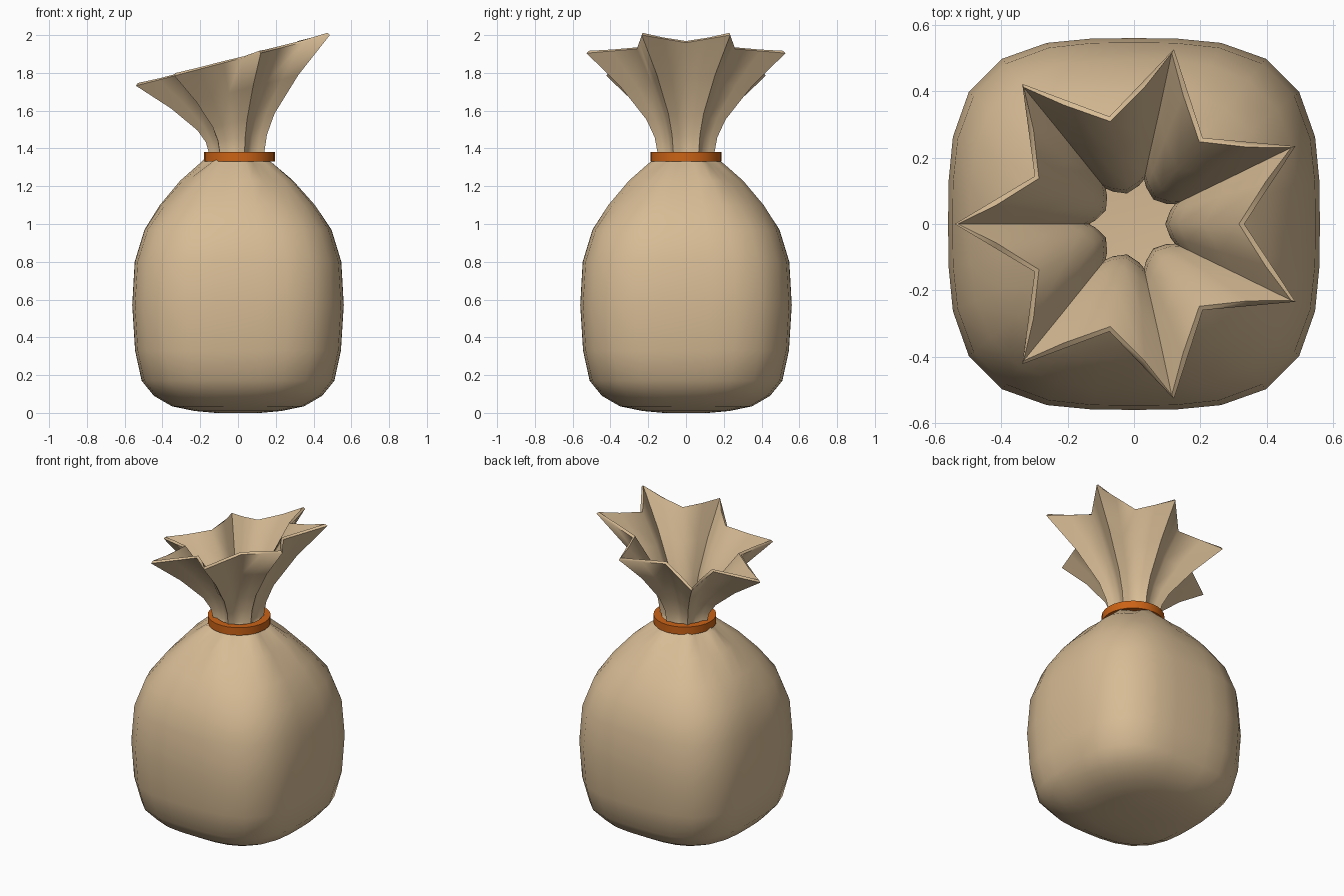
import bpy, bmesh, math
from mathutils import Vector

if "Cube" in bpy.data.objects:
    bpy.data.objects.remove(bpy.data.objects["Cube"])

N = 28                      # sides around the sack (7 pleats x 4)
RING_X = 0.008


def material(name, col):
    m = bpy.data.materials.new(name)
    m.diffuse_color = (*col, 1)
    m.use_nodes = True
    m.node_tree.nodes["Principled BSDF"].inputs["Base Color"].default_value = m.diffuse_color
    return m


def finish(name, bm, mat):
    bmesh.ops.recalc_face_normals(bm, faces=bm.faces)
    me = bpy.data.meshes.new(name)
    bm.to_mesh(me)
    bm.free()
    me.materials.append(mat)
    ob = bpy.data.objects.new(name, me)
    bpy.context.collection.objects.link(ob)
    bpy.ops.object.select_all(action='DESELECT')
    ob.select_set(True)
    bpy.context.view_layer.objects.active = ob
    return ob


def ang(k):
    return math.pi + 2 * math.pi * k / N


def body_row(z, w, n, pleat):
    """Rounded-square section with optional pleats."""
    pts = []
    for k in range(N):
        c, s = math.cos(ang(k)), math.sin(ang(k))
        r = w / (abs(c) ** n + abs(s) ** n) ** (1 / n)
        r *= 1 + pleat * math.cos(math.pi * k / 2)
        pts.append(Vector((r * c, r * s, z)))
    return pts


def star_row(outer, inner):
    """Seven-pointed star with straight sides."""
    def corner(k):
        r = outer if k % 4 == 0 else inner
        return Vector((r * math.cos(ang(k)), r * math.sin(ang(k)), 0))
    return [corner(k) if k % 2 == 0 else (corner(k - 1) + corner(k + 1)) / 2
            for k in range(N)]


tan = material("tan cloth", (0.68, 0.50, 0.30))
orange = material("orange tie", (0.60, 0.125, 0.008))

# sack body: height, half width, squareness, pleat depth
rows = [body_row(*p) for p in (
    (0.0, 0.12, 2.4, 0), (0.01, 0.23, 2.6, 0), (0.035, 0.35, 2.8, 0),
    (0.09, 0.445, 3.0, 0), (0.17, 0.51, 3.2, 0), (0.33, 0.545, 3.3, 0),
    (0.57, 0.56, 3.3, 0), (0.80, 0.547, 3.2, 0), (0.97, 0.495, 3.0, 0),
    (1.10, 0.41, 2.7, 0.01), (1.23, 0.295, 2.4, 0.035),
    (1.32, 0.185, 2.1, 0.10))]

# gathered neck and slanted flare: fraction of height, outer, inner radius
rim = star_row(0.54, 0.332)
for t, ro, ri in ((-0.05, 0.157, 0.118), (0.0, 0.155, 0.112), (0.15, 0.17, 0.122),
                  (0.33, 0.215, 0.15), (0.66, 0.355, 0.228), (1.0, 0.54, 0.332)):
    row = star_row(ro, ri)
    for p, q in zip(row, rim):
        p.z = 1.38 + t * (1.873 + 0.262 * q.x - 1.38)
    rows.append(row)

bm = bmesh.new()
loops = [[bm.verts.new(p) for p in row] for row in rows]
bm.faces.new(loops[0][::-1])
for a, b in zip(loops, loops[1:]):
    for k in range(N):
        j = (k + 1) % N
        bm.faces.new((a[k], a[j], b[j], b[k]))
# make sure the open shell points outwards
sack = finish("sack", bm, tan)
if sum(f.normal.dot(Vector((f.center.x, f.center.y, 0))) for f in sack.data.polygons) < 0:
    sack.data.flip_normals()
mod = sack.modifiers.new("cloth thickness", 'SOLIDIFY')
mod.thickness = 0.018
mod.offset = -1
bpy.ops.object.modifier_apply(modifier=mod.name)
bpy.ops.object.shade_smooth_by_angle(angle=math.radians(72))

# tie band around the neck
bm = bmesh.new()
section = [(0.140, 1.33), (0.187, 1.33), (0.187, 1.38), (0.140, 1.38)]
loops = [[bm.verts.new((RING_X + r * math.cos(ang(k)), r * math.sin(ang(k)), z))
          for k in range(N)] for r, z in section]
for i in range(4):
    a, b = loops[i], loops[(i + 1) % 4]
    for k in range(N):
        j = (k + 1) % N
        bm.faces.new((a[k], a[j], b[j], b[k]))
finish("neck_tie", bm, orange)
bpy.ops.object.shade_smooth_by_angle(angle=math.radians(35))
